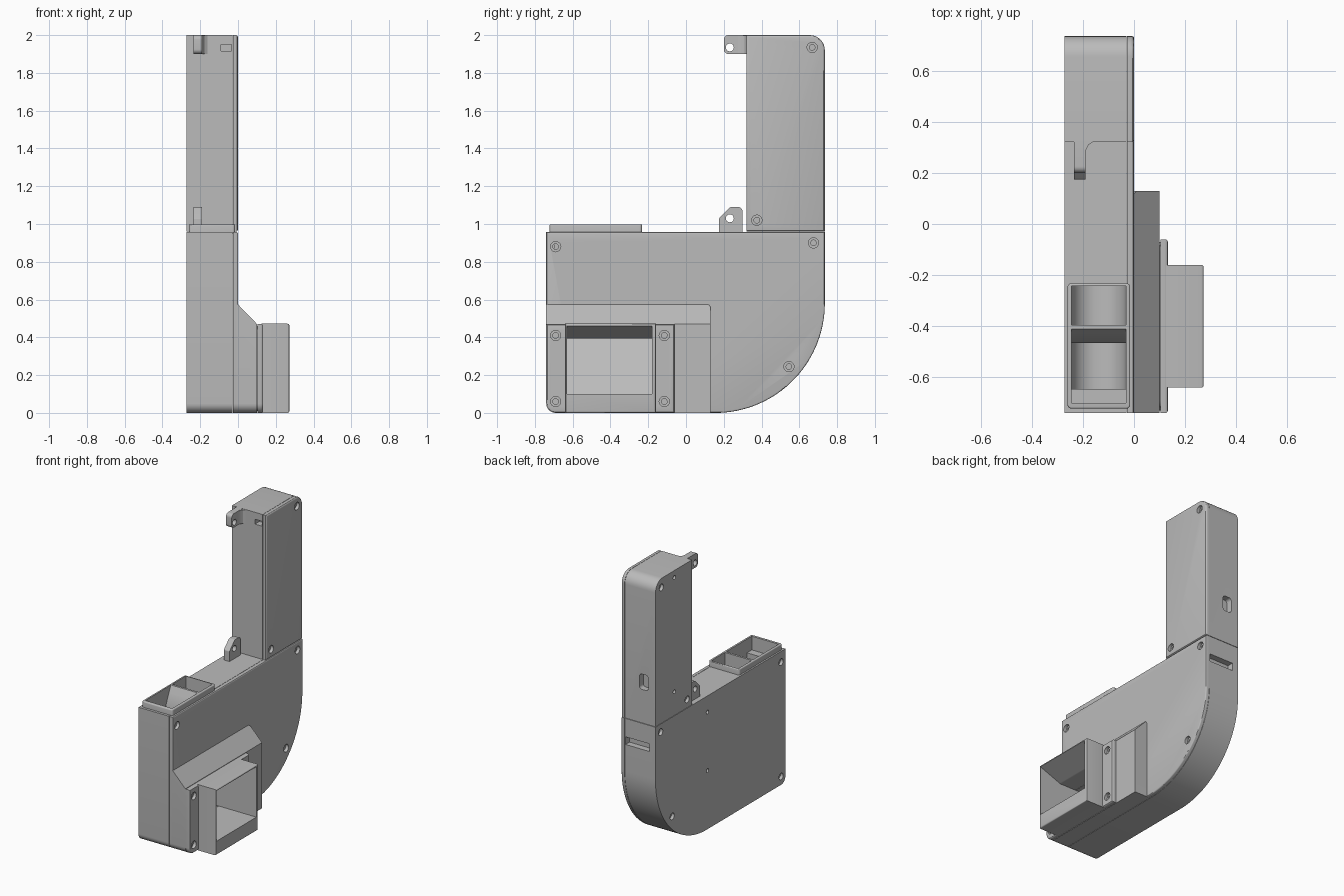
import bpy, bmesh, math
from mathutils import Vector

old = bpy.data.objects.get("Cube")
if old:
    bpy.data.objects.remove(old, do_unlink=True)

grey = bpy.data.materials.new("plain grey")
grey.use_nodes = True
grey.diffuse_color = (0.5, 0.5, 0.5, 1)
grey.node_tree.nodes["Principled BSDF"].inputs["Base Color"].default_value = (0.5, 0.5, 0.5, 1)


def rounded(corners, steps=8):
    """Outline from (u, v, radius) corners, each replaced by an arc."""
    out = []
    for i, (u, v, r) in enumerate(corners):
        p = Vector((u, v))
        if r == 0:
            out.append(p)
            continue
        a = (Vector(corners[i - 1][:2]) - p).normalized()
        b = (Vector(corners[(i + 1) % len(corners)][:2]) - p).normalized()
        half = a.angle(b) / 2
        centre = p + (a + b).normalized() * r / math.sin(half)
        start = p + a * r / math.tan(half) - centre
        end = p + b * r / math.tan(half) - centre
        turn = math.atan2(start.x * end.y - start.y * end.x, start.dot(end))
        n = max(steps, int(r * 55))
        for k in range(n + 1):
            t = turn * k / n
            c, s = math.cos(t), math.sin(t)
            out.append(centre + Vector((start.x * c - start.y * s, start.x * s + start.y * c)))
    return out


def rect(u0, v0, u1, v1, r=0):
    return rounded([(u0, v0, r), (u1, v0, r), (u1, v1, r), (u0, v1, r)])


def circle(u, v, r, n=24):
    return [(u + r * math.cos(k * math.tau / n), v + r * math.sin(k * math.tau / n)) for k in range(n)]


def prism(name, outline, axis, lo, hi, rim=0):
    """Extrude an outline along an axis; rim rounds the edges of the far end."""
    place = {"x": lambda u, v, d: (d, u, v),
             "y": lambda u, v, d: (u, d, v),
             "z": lambda u, v, d: (u, v, d)}[axis]
    bm = bmesh.new()
    near = [bm.verts.new(place(u, v, lo)) for u, v in outline]
    far = [bm.verts.new(place(u, v, hi)) for u, v in outline]
    bm.faces.new(near)
    cap = bm.faces.new(far)
    for i in range(len(near)):
        bm.faces.new((near[i - 1], near[i], far[i], far[i - 1]))
    bmesh.ops.recalc_face_normals(bm, faces=bm.faces)
    if rim:
        bmesh.ops.bevel(bm, geom=list(cap.edges), offset=rim, segments=3,
                        profile=0.5, affect="EDGES", clamp_overlap=True)
    mesh = bpy.data.meshes.new(name)
    bm.to_mesh(mesh)
    bm.free()
    mesh.materials.append(grey)
    ob = bpy.data.objects.new(name, mesh)
    bpy.context.collection.objects.link(ob)
    return ob


def cut(ob, cutters):
    bpy.context.view_layer.objects.active = ob
    for c in cutters:
        mod = ob.modifiers.new("cut", "BOOLEAN")
        mod.operation = "DIFFERENCE"
        mod.solver = "EXACT"
        mod.object = c
        bpy.ops.object.modifier_apply(modifier=mod.name)


cutters = []


def cutter(*args):
    ob = prism("cutter", *args)
    ob.hide_render = True
    cutters.append(ob)
    return ob


def screw(y, z, face, way=-1, r=0.027):
    """Counterbored hole going into a face at x = face."""
    holes = []
    for radius, depth in ((r, 0.022), (r * 0.55, 0.07)):
        a, b = sorted((face - way * 0.01, face + way * depth))
        holes.append(cutter(circle(y, z, radius), "x", a, b))
    return holes


SPLIT = -0.027

# Main housing and tower outlines
body = rounded([(-0.74, 0, 0.05), (0.735, 0, 0.58), (0.735, 0.957, 0), (-0.74, 0.957, 0)])
tower = rounded([(0.32, 0.96, 0), (0.735, 0.96, 0), (0.735, 2, 0.08), (0.32, 2, 0)])
body_case = prism("body_case", body, "x", -0.272, SPLIT - 0.002)
body_lid = prism("body_lid", body, "x", SPLIT, 0, 0.008)
tower_case = prism("tower_case", tower, "x", -0.272, SPLIT - 0.002)
tower_lid = prism("tower_lid", tower, "x", SPLIT, 0, 0.012)

# Raised step with a sloping top
step = prism("side_step", rounded([(-0.74, 0, 0.05), (0.13, 0, 0), (0.13, 0.575, 0.02), (-0.74, 0.575, 0)]),
             "x", -0.01, 0.10)
slope = cutter([(-0.03, 0.605), (0.13, 0.44), (0.13, 0.7), (-0.03, 0.7)], "y", -0.8, 0.2)
cut(step, [slope])

# Outlet flange and duct
flange = prism("outlet_flange", rounded([(-0.74, 0, 0.05), (-0.06, 0, 0), (-0.06, 0.47, 0), (-0.74, 0.47, 0)]),
               "x", 0.103, 0.133, 0.012)
spacer = prism("flange_spacer", rect(-0.73, 0.01, -0.07, 0.46, 0.04), "x", 0.095, 0.108)
duct = prism("outlet_duct", rect(-0.64, 0, -0.16, 0.472), "x", 0.125, 0.272, 0.009)
mouth = cutter([(0.29, 0.10), (0.29, 0.468), (0.1, 0.395), (-0.2, 0.395), (-0.06, 0.10)], "y", -0.63, -0.18)
for part in (duct, flange, spacer, step, body_lid, body_case):
    cut(part, [mouth])

# Inlet collar with two bowl-shaped openings
collar = prism("inlet_collar", rect(-0.26, -0.722, -0.015, -0.232, 0.015), "z", 0.95, 0.998, 0.006)
bowl = rounded([(-0.245, 0.68, 0.1), (-0.032, 0.68, 0.1), (-0.032, 1.02, 0), (-0.245, 1.02, 0)], 12)
wells = [cutter(bowl, "y", -0.70, -0.465),
         cutter(bowl, "y", -0.395, -0.242),
         cutter([(-0.47, 0.87), (-0.405, 1.01), (-0.47, 1.01)], "x", -0.245, -0.032)]
cut(collar, wells)
cut(body_case, wells)
prism("inlet_ledge", rect(-0.70, 0.86, -0.645, 0.90), "x", -0.246, -0.031)

# Mounting lugs
lugs = {
    "upper_lug": ([(0.20, 1.90, 0.025), (0.33, 1.90, 0), (0.33, 2, 0), (0.20, 2, 0.025)], (0.232, 1.935)),
    "lower_lug": ([(0.175, 0.95, 0), (0.30, 0.95, 0), (0.30, 1.09, 0.025),
                   (0.235, 1.09, 0.02), (0.175, 1.03, 0.01)], (0.232, 1.03)),
}
for name, (outline, eye) in lugs.items():
    lug = prism(name, rounded(outline), "x", -0.235, -0.19)
    cut(lug, [cutter(circle(*eye, 0.021), "x", -0.3, -0.1)])
prism("upper_lug_fillet", [(-0.192, 0.325), (-0.155, 0.325), (-0.178, 0.31), (-0.188, 0.29), (-0.192, 0.26)],
      "z", 1.90, 1.998)

# Screw holes on both sides
body_screws = [(-0.69, 0.88), (0.675, 0.90), (0.545, 0.245)]
tower_screws = [(0.668, 1.935), (0.375, 1.02)]
for y, z in body_screws:
    holes = screw(y, z, 0)
    cut(body_lid, holes)
    cut(body_case, holes[1:] + screw(y, z, -0.272, 1, 0.024))
for y, z in tower_screws:
    holes = screw(y, z, 0)
    cut(tower_lid, holes)
    cut(tower_case, holes[1:] + screw(y, z, -0.272, 1, 0.024))
for y in (-0.69, -0.115):
    for z in (0.06, 0.41):
        holes = screw(y, z, 0.133)
        cut(flange, holes)
        cut(spacer, holes[1:])
        cut(step, holes[1:])
cut(body_case, screw(-0.69, 0.06, -0.272, 1, 0.024))
for part, spots in ((body_case, [(0.145, 0.84), (0.145, 0.42)]),
                    (tower_case, [(0.52, 1.95), (0.52, 1.13)])):
    for y, z in spots:
        cut(part, [cutter(circle(y, z, 0.014), "x", -0.3, -0.24)])

# Cable slots in the tower and the back of the body
cut(tower_case, [cutter(rect(-0.09, 1.915, -0.035, 1.95), "y", 0.3, 0.37),
                 cutter(rect(-0.215, 1.20, -0.145, 1.31, 0.02), "y", 0.69, 0.76)])
cut(body_case, [cutter(rect(-0.225, 0.77, -0.035, 0.825), "y", 0.69, 0.76)])

for c in cutters:
    bpy.data.objects.remove(c, do_unlink=True)

# Smooth the rounded faces, keep the corners sharp
for ob in bpy.context.collection.objects:
    if ob.type == "MESH" and grey.name in ob.data.materials:
        bpy.ops.object.select_all(action="DESELECT")
        ob.select_set(True)
        bpy.context.view_layer.objects.active = ob
        bpy.ops.object.shade_smooth_by_angle(angle=math.radians(30))
